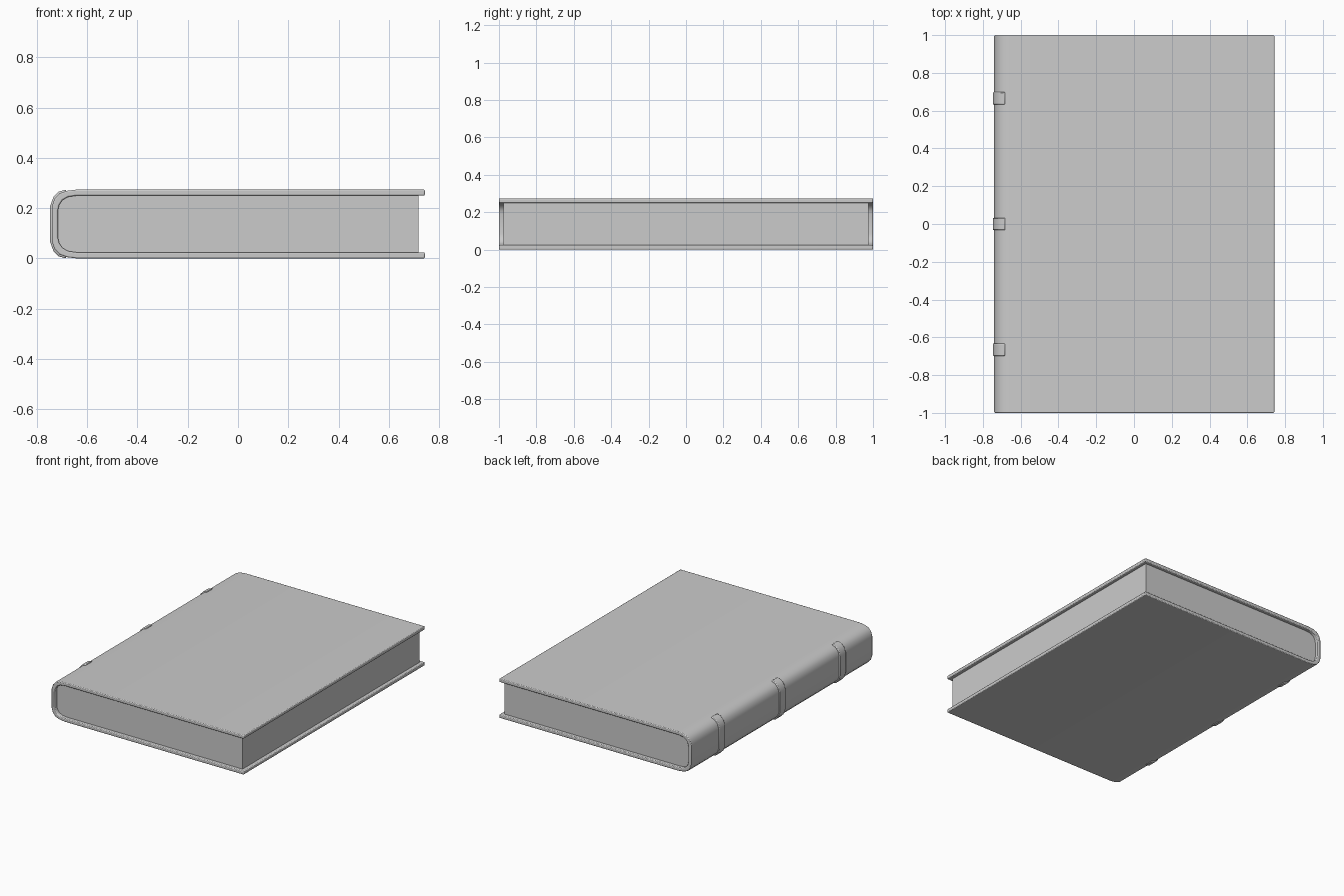
import bpy, bmesh, math

if "Cube" in bpy.data.objects:
    bpy.data.objects.remove(bpy.data.objects["Cube"])

H = 0.274  # overall thickness of the book


def mirrored(half):
    """Complete an upper half-profile with its reflection about mid height."""
    return half + [(x, H - z) for x, z in reversed(half)]


def extrude(name, profile, y0, y1, bevel=0.0, segments=2):
    bm = bmesh.new()
    face = bm.faces.new([bm.verts.new((x, y0, z)) for x, z in profile])
    res = bmesh.ops.extrude_face_region(bm, geom=[face])
    verts = [g for g in res["geom"] if isinstance(g, bmesh.types.BMVert)]
    bmesh.ops.translate(bm, verts=verts, vec=(0, y1 - y0, 0))
    bmesh.ops.recalc_face_normals(bm, faces=bm.faces)
    mesh = bpy.data.meshes.new(name)
    bm.to_mesh(mesh)
    bm.free()
    ob = bpy.data.objects.new(name, mesh)
    bpy.context.collection.objects.link(ob)
    if bevel:
        mod = ob.modifiers.new("soft_edges", "BEVEL")
        mod.width = bevel
        mod.segments = segments
        mod.limit_method = "ANGLE"
        mod.angle_limit = math.radians(50)
    bpy.ops.object.select_all(action="DESELECT")
    ob.select_set(True)
    bpy.context.view_layer.objects.active = ob
    bpy.ops.object.shade_smooth_by_angle(angle=math.radians(40))
    return ob


# Upper halves of the outer and inner lines, running from fore edge to spine
outer = [(0.743, H), (-0.64, H), (-0.68, 0.269), (-0.71, 0.258),
         (-0.73, 0.236), (-0.74, 0.205)]
inner = [(0.743, 0.25), (-0.64, 0.25), (-0.675, 0.245), (-0.698, 0.232),
         (-0.711, 0.212), (-0.716, 0.19)]

# Cover: one C-shaped sheet wrapping the spine
extrude("cover", mirrored(outer) + mirrored(inner)[::-1], -1, 1, 0.005)

# Page block, set back from the cover on three sides
pages = [(0.718, 0.25)] + inner[1:]
extrude("pages", mirrored(pages), -0.975, 0.975)

# Raised bands across the spine
band_out = [(-0.683, H), (-0.712, 0.266), (-0.734, 0.244), (-0.747, 0.208)]
band_in = [(-0.683, 0.255), (-0.70, 0.25), (-0.72, 0.23), (-0.73, 0.20)]
for i, y in enumerate((-0.665, 0, 0.665)):
    extrude(f"spine_band_{i + 1}", mirrored(band_out) + mirrored(band_in)[::-1],
            y - 0.033, y + 0.033, 0.005)
